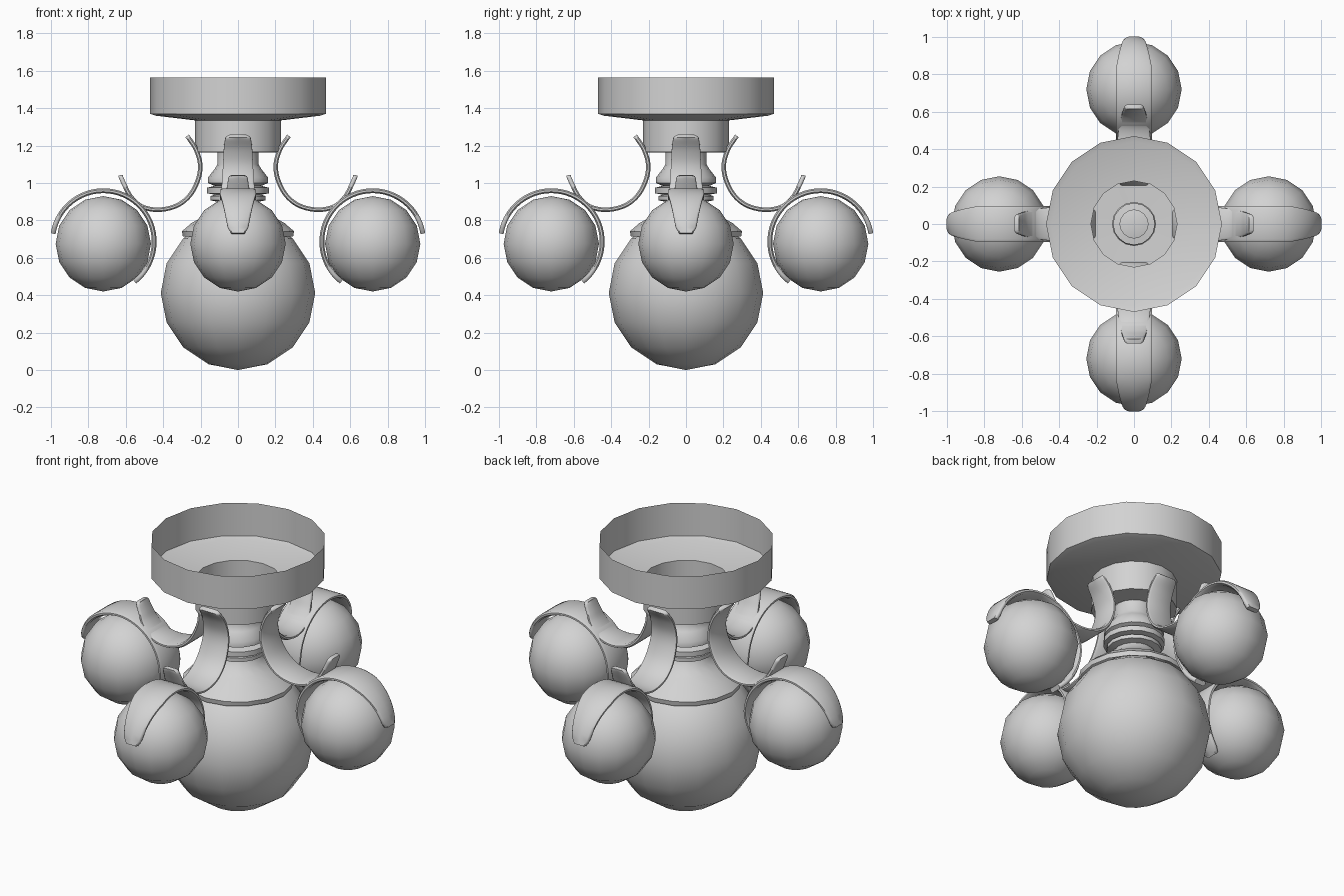
import bpy, bmesh, math
from mathutils import Vector, Matrix

if "Cube" in bpy.data.objects:
    bpy.data.objects.remove(bpy.data.objects["Cube"])

mat = bpy.data.materials.new("plain_grey")
mat.diffuse_color = (0.65, 0.65, 0.65, 1)
mat.use_nodes = True
mat.node_tree.nodes["Principled BSDF"].inputs["Base Color"].default_value = mat.diffuse_color


def finish(name, bm, angle=40, turn=0):
    bmesh.ops.recalc_face_normals(bm, faces=bm.faces)
    bm.transform(Matrix.Rotation(turn, 4, 'Z'))
    me = bpy.data.meshes.new(name)
    bm.to_mesh(me)
    bm.free()
    me.materials.append(mat)
    ob = bpy.data.objects.new(name, me)
    bpy.context.collection.objects.link(ob)
    bpy.ops.object.select_all(action='DESELECT')
    bpy.context.view_layer.objects.active = ob
    ob.select_set(True)
    bpy.ops.object.shade_smooth_by_angle(angle=math.radians(angle))


def lathe(name, profile, sides=16):
    bm = bmesh.new()
    rings = [[bm.verts.new((r * math.cos(2 * math.pi * i / sides),
                            r * math.sin(2 * math.pi * i / sides), z))
              for i in range(sides)] for r, z in profile]
    for a, b in zip(rings, rings[1:]):
        for i in range(sides):
            j = (i + 1) % sides
            bm.faces.new((a[i], a[j], b[j], b[i]))
    finish(name, bm)


def ball(name, r, loc, turn=0):
    bm = bmesh.new()
    bmesh.ops.create_uvsphere(bm, u_segments=16, v_segments=8, radius=r)
    bmesh.ops.translate(bm, verts=bm.verts, vec=loc)
    finish(name, bm, turn=turn)


def catmull(pts, n=5):
    out = []
    for i in range(len(pts) - 1):
        p0, p1, p2, p3 = (Vector(pts[max(0, min(len(pts) - 1, i + k))]) for k in (-1, 0, 1, 2))
        for s in range(n):
            t = s / n
            out.append(0.5 * (2 * p1 + (p2 - p0) * t + (2 * p0 - 5 * p1 + 4 * p2 - p3) * t * t
                              + (3 * p1 - p0 - 3 * p2 + p3) * t ** 3))
    return out + [Vector(pts[-1])]


def strap(name, path, thick, turn):
    """Sweep a flat rounded section; path points are (x, z, half width)."""
    section = [(-1, .4), (-.85, 1), (0, 1), (.85, 1), (1, .4),
               (1, -.4), (.85, -1), (0, -1), (-.85, -1), (-1, -.4)]
    bm = bmesh.new()
    rings = []
    for i, p in enumerate(path):
        a, b = path[max(i - 1, 0)], path[min(i + 1, len(path) - 1)]
        tx, tz = b[0] - a[0], b[1] - a[1]
        l = math.hypot(tx, tz)
        nx, nz = -tz / l * thick, tx / l * thick
        rings.append([bm.verts.new((p[0] + nx * v, u * p[2], p[1] + nz * v)) for u, v in section])
    k = len(section)
    for a, b in zip(rings, rings[1:]):
        for i in range(k):
            j = (i + 1) % k
            bm.faces.new((a[i], a[j], b[j], b[i]))
    bm.faces.new(rings[0])
    bm.faces.new(rings[-1])
    finish(name, bm, 50, turn)


# ceiling canopy, open on top, with its tube
lathe("canopy", [(.47, 1.564), (.47, 1.37), (.44, 1.36), (.23, 1.335), (.23, 1.165), (.115, 1.162)])
# stem with turned rings
lathe("stem", [(.11, 1.165), (.11, 1.10), (.125, 1.075), (.16, 1.03), (.16, 1.0), (.125, .985),
               (.165, .975), (.165, .945), (.125, .938), (.148, .93), (.148, .908),
               (.11, .90), (.11, .86), (.075, .86)])
# flared collar on the globe
lathe("collar", [(.075, .90), (.115, .895), (.13, .865), (.18, .825), (.25, .785), (.30, .742), (.295, .715)])
# centre globe
ball("centre_globe", .413, (0, 0, .413))

# hook path and band around the small globe
hook = catmull([(.272, 1.252, .052), (.262, 1.238, .068), (.225, 1.18, .076), (.202, 1.10, .08),
                (.213, 1.02, .085), (.257, .935, .09), (.33, .878, .092), (.43, .857, .09),
                (.52, .877, .08), (.575, .93, .068), (.605, .985, .058), (.625, 1.03, .05),
                (.628, 1.042, .035)])
cx, cz, rad = .72, .687, .272
band = []
for i in range(37):
    t = i / 36
    a = math.radians(9 + t * 223)
    e = min(t, 1 - t)
    w = .05 + .045 * min(1, e / .25)
    if e < .03:
        w *= .7 + .3 * e / .03
    band.append((cx + rad * math.cos(a), cz + rad * math.sin(a), w))

for n, side in enumerate(("right", "back", "left", "front")):
    turn = n * math.pi / 2
    ball("small_globe_" + side, .255, (.72, 0, .675), turn)
    strap("hook_" + side, hook, .012, turn)
    strap("globe_band_" + side, band, .013, turn)
